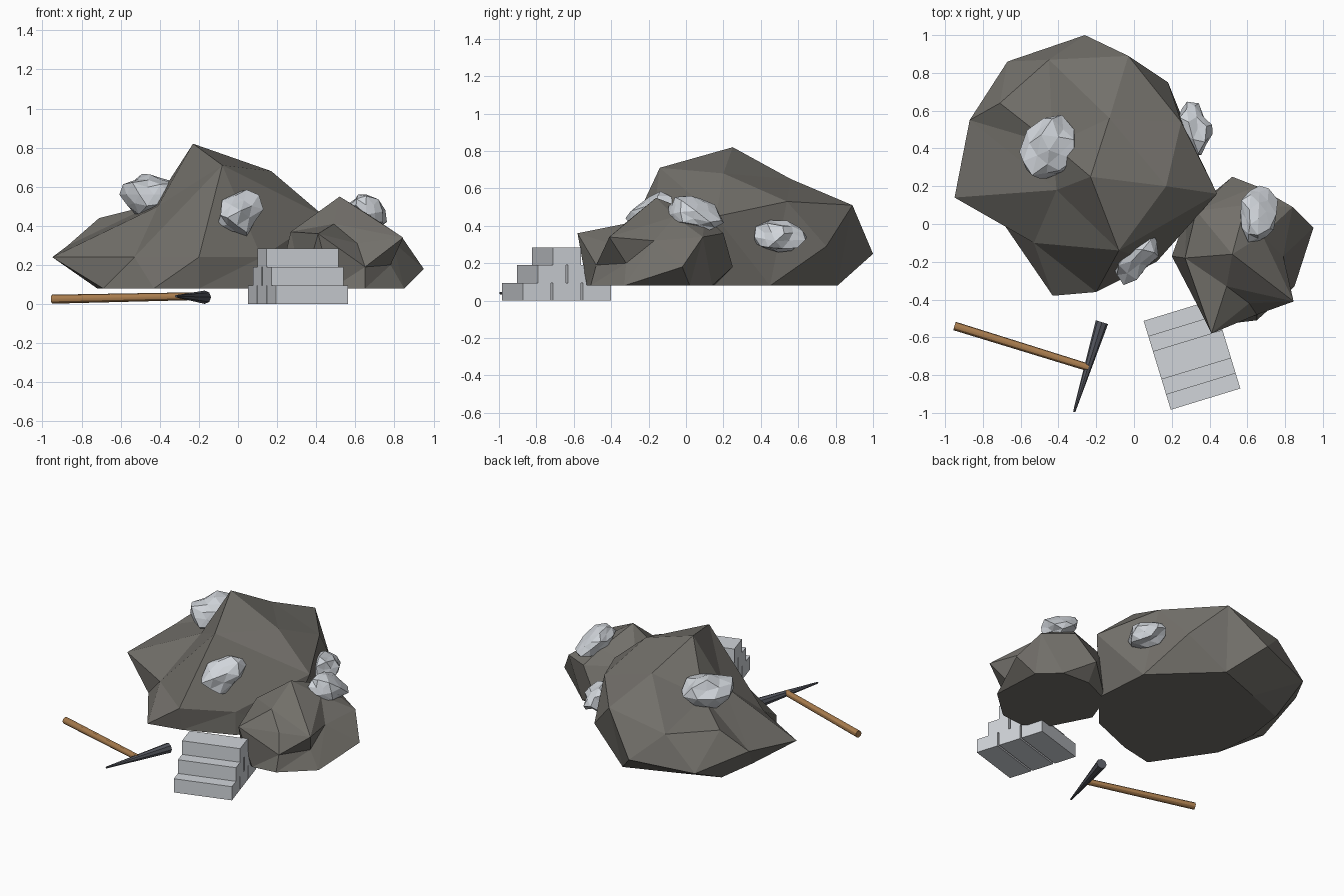
import bpy, bmesh, math, random
from mathutils import Vector, Matrix, Euler

cube = bpy.data.objects.get("Cube")
if cube:
    bpy.data.objects.remove(cube, do_unlink=True)


def material(name, rgb):
    mat = bpy.data.materials.new(name)
    mat.use_nodes = True
    colour = (*rgb, 1)
    mat.diffuse_color = colour
    mat.node_tree.nodes["Principled BSDF"].inputs["Base Color"].default_value = colour
    return mat


STONE = material("brown grey stone", (.17, .162, .145))
ORE = material("pale ore", (.63, .66, .7))
BRICK = material("cut stone", (.64, .665, .7))
WOOD = material("wood", (.39, .2, .075))
IRON = material("dark iron", (.09, .095, .115))


def finish(name, bm, mat):
    bmesh.ops.recalc_face_normals(bm, faces=bm.faces[:])
    mesh = bpy.data.meshes.new(name)
    bm.to_mesh(mesh)
    bm.free()
    mesh.materials.append(mat)
    obj = bpy.data.objects.new(name, mesh)
    bpy.context.collection.objects.link(obj)
    return obj


def boulder(name, centre, corners, base, floor=.08):
    """Faceted rock: corners are joined as seen from the centre, over a flat base."""
    centre = Vector(centre)
    points = [Vector(c) for c in corners] + [Vector((x, y, floor)) for x, y in base]
    bm = bmesh.new()
    place = {}
    for p in points:
        place[bm.verts.new((p - centre).normalized())] = p
    bmesh.ops.convex_hull(bm, input=bm.verts[:])
    for v in bm.verts:
        v.co = place[v]
    bm.normal_update()
    finish(name, bm, STONE)


def nugget(name, centre, size, turn, seed):
    """Craggy lump of ore."""
    rng = random.Random(seed)
    bm = bmesh.new()
    bmesh.ops.create_icosphere(bm, subdivisions=2, radius=1)
    for v in bm.verts:
        v.co *= rng.uniform(.76, 1.14)
    frame = Euler([math.radians(a) for a in turn]).to_matrix().to_4x4()
    bm.transform(Matrix.Translation(centre) @ frame @ Matrix.Diagonal((*size, 1)))
    finish(name, bm, ORE)


def rod(name, start, end, r_start, r_end, sides, mat):
    """Straight tapered bar between two points."""
    start, end = Vector(start), Vector(end)
    axis = end - start
    bm = bmesh.new()
    bmesh.ops.create_cone(bm, cap_ends=True, segments=sides, radius1=r_start,
                          radius2=r_end, depth=axis.length)
    turn = axis.to_track_quat("Z", "Y").to_matrix().to_4x4()
    bm.transform(Matrix.Translation((start + end) / 2) @ turn)
    return finish(name, bm, mat)


# Boulders
boulder("large_boulder", (-.25, .25, .25), [
    (-.23, .25, .82), (-.08, -.14, .71), (.17, .2, .68), (-.13, .56, .65),
    (-.41, .18, .5), (-.43, .42, .51), (-.71, .64, .44), (-.45, .87, .43),
    (-.03, .89, .51), (.25, .54, .53), (.44, .16, .45), (-.95, .14, .24),
    (-.87, .55, .3), (-.67, .86, .21), (-.26, 1, .25), (.18, .75, .29),
    (-.53, -.1, .24), (-.2, -.36, .24), (.12, -.2, .24)],
    [(-.69, 0), (-.43, -.38), (-.2, -.33), (.12, -.2), (.33, .05),
     (.3, .45), (-.08, .81), (-.4, .69), (-.68, .58), (-.72, .3)])

boulder("small_boulder", (.55, -.14, .22), [
    (.52, -.16, .55), (.68, -.06, .45), (.59, .1, .45), (.41, -.58, .36),
    (.49, -.33, .41), (.61, -.42, .31), (.845, -.41, .34), (.27, -.18, .37),
    (.33, .07, .38), (.65, .2, .36), (.84, .09, .34), (.79, -.17, .32),
    (.95, -.02, .18), (.65, -.48, .19), (.78, -.32, .2), (.52, .25, .18)],
    [(.85, -.33), (.65, -.51), (.48, -.53), (.33, -.42), (.2, -.17), (.28, .05),
     (.5, .15), (.7, .14), (.83, .02)])

# Ore lumps
nugget("ore_upper", (-.45, .39, .56), (.14, .18, .11), (0, 0, -20), 3)
nugget("ore_front", (.01, -.16, .46), (.1, .17, .11), (25, 0, -32), 8)
nugget("ore_back", (.32, .5, .34), (.09, .14, .085), (0, 15, 15), 5)
nugget("ore_side", (.66, .05, .465), (.115, .16, .075), (-22, 35, -15), 11)

# Stepped stack of long bricks
WIDTH, DEPTH, HEIGHT, GAP = .385, .156, .095, .012
stack = Matrix.Translation((.307, -.692, 0)) @ Matrix.Rotation(math.radians(17), 4, "Z")
for layer, count in enumerate((3, 2, 1)):
    for i in range(count):
        y = (i - (count - 1) / 2) * (DEPTH + GAP)
        bm = bmesh.new()
        bmesh.ops.create_cube(bm, size=1)
        bm.transform(stack @ Matrix.Translation((0, y, (layer + .5) * HEIGHT))
                     @ Matrix.Diagonal((WIDTH, DEPTH, HEIGHT, 1)))
        finish(f"brick_{layer + 1}_{i + 1}", bm, BRICK)

# Pickaxe lying on the ground
handle = rod("pickaxe_handle", (-.95, -.54, .025), (-.24, -.76, .04), .023, .02, 12, WOOD)
rod("pickaxe_head", (-.17, -.52, .035), (-.317, -.995, .04), .034, .006, 8, IRON)
bpy.ops.object.select_all(action="DESELECT")
handle.select_set(True)
bpy.context.view_layer.objects.active = handle
bpy.ops.object.shade_smooth_by_angle()
